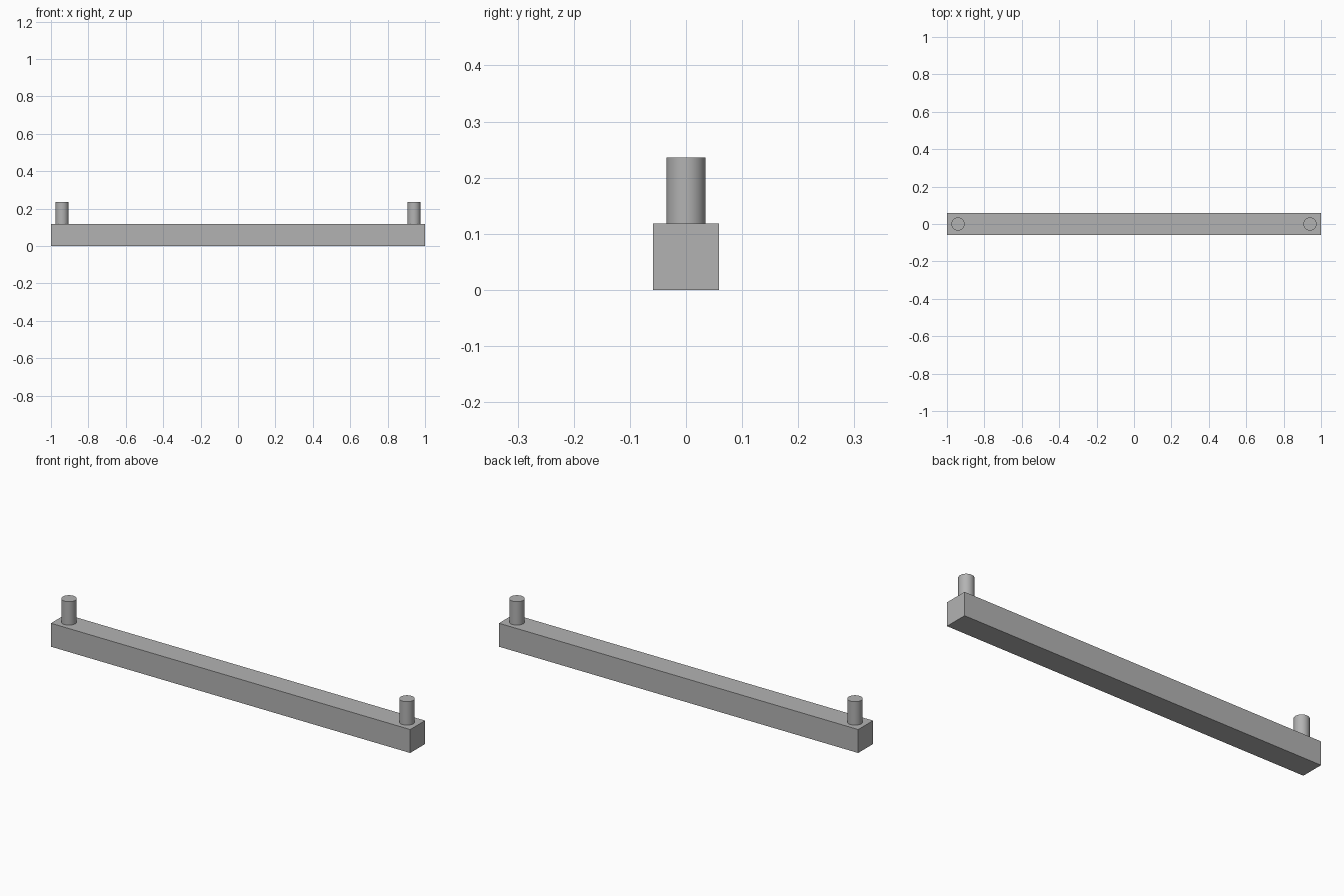
import bpy
import math

cube = bpy.data.objects.get("Cube")
if cube:
    bpy.data.objects.remove(cube, do_unlink=True)

LENGTH = 2.0
THICK = 0.118      # square section of the bar
TOP = 0.236        # height of the post tops
POST_RADIUS = 0.035
POST_X = 0.941

grey = bpy.data.materials.new("plain_grey")
grey.use_nodes = True
colour = (0.45, 0.45, 0.45, 1.0)
grey.diffuse_color = colour
grey.node_tree.nodes["Principled BSDF"].inputs["Base Color"].default_value = colour


def finish(name):
    obj = bpy.context.object
    obj.name = name
    obj.data.materials.append(grey)
    return obj


# Grip bar
bpy.ops.mesh.primitive_cube_add(size=1, location=(0, 0, THICK / 2))
bar = finish("grip_bar")
bar.scale = (LENGTH, THICK, THICK)
bpy.ops.object.transform_apply(location=False, rotation=False, scale=True)

# Round mounting posts standing on the bar near each end
for side, name in ((1, "left_post"), (-1, "right_post")):
    bpy.ops.mesh.primitive_cylinder_add(
        vertices=48, radius=POST_RADIUS, depth=TOP - THICK,
        location=(side * POST_X, 0, (TOP + THICK) / 2))
    finish(name)
    bpy.ops.object.shade_smooth_by_angle(angle=math.radians(30))
